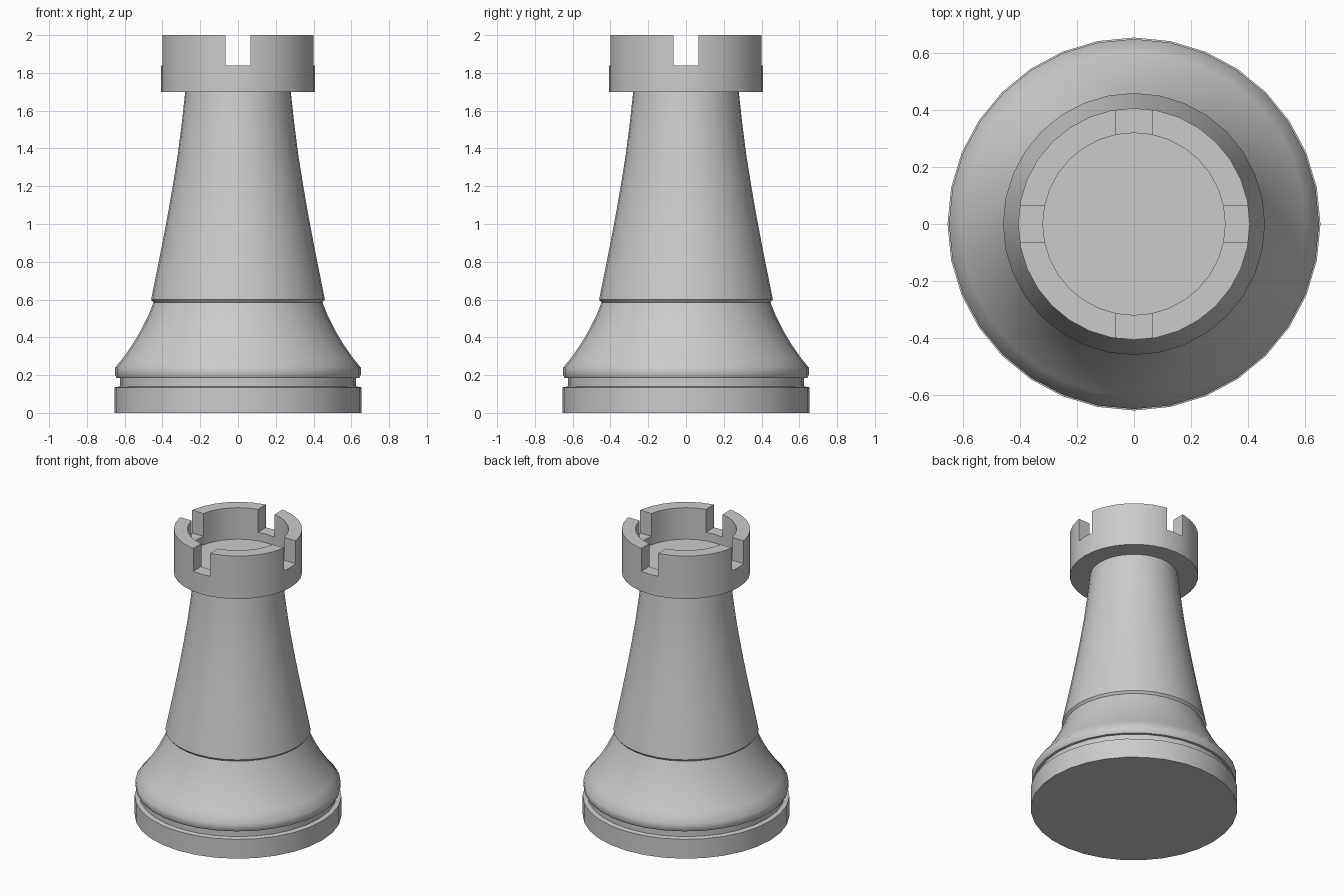
import bpy, bmesh, math

if "Cube" in bpy.data.objects:
    bpy.data.objects.remove(bpy.data.objects["Cube"])

SIDES = 32


def lathe(name, profile):
    """Revolve (radius, z) points around z; zero radius closes the end."""
    bm = bmesh.new()
    rings = []
    for r, z in profile:
        if r == 0:
            rings.append([bm.verts.new((0, 0, z))] * SIDES)
        else:
            rings.append([bm.verts.new((r * math.cos(2 * math.pi * i / SIDES),
                                        r * math.sin(2 * math.pi * i / SIDES), z))
                          for i in range(SIDES)])
    for a, b in zip(rings, rings[1:]):
        for i in range(SIDES):
            j = (i + 1) % SIDES
            bm.faces.new(list(dict.fromkeys((a[i], a[j], b[j], b[i]))))
    bmesh.ops.recalc_face_normals(bm, faces=bm.faces)
    mesh = bpy.data.meshes.new(name)
    bm.to_mesh(mesh)
    bm.free()
    obj = bpy.data.objects.new(name, mesh)
    bpy.context.collection.objects.link(obj)
    return obj


def smooth(obj, degrees):
    bpy.ops.object.select_all(action='DESELECT')
    obj.select_set(True)
    bpy.context.view_layer.objects.active = obj
    bpy.ops.object.shade_smooth_by_angle(angle=math.radians(degrees))


# Base, groove, flared skirt and tapering column
body = lathe("body", [
    (0, 0), (0.655, 0), (0.655, 0.135), (0.625, 0.14), (0.625, 0.185),
    (0.642, 0.185), (0.65, 0.2), (0.65, 0.24), (0.605, 0.295), (0.56, 0.36),
    (0.515, 0.435), (0.475, 0.515), (0.447, 0.585), (0.46, 0.6),
    (0.43, 0.75), (0.40, 0.9), (0.37, 1.06), (0.344, 1.21),
    (0.32, 1.36), (0.298, 1.53), (0.279, 1.705), (0, 1.705)])
smooth(body, 50)

# Hollow turret head
head = lathe("turret_head", [
    (0, 1.7), (0.407, 1.7), (0.407, 2.0), (0.32, 2.0), (0.32, 1.78), (0, 1.78)])

# Four notches cut by two crossing bars
for name, size in (("notch_x", (1.2, 0.13, 0.4)), ("notch_y", (0.13, 1.2, 0.4))):
    bpy.ops.mesh.primitive_cube_add(size=1, location=(0, 0, 2.04))
    cutter = bpy.context.object
    cutter.name = name
    cutter.scale = size
    cutter.hide_render = True
    cutter.display_type = 'WIRE'
    mod = head.modifiers.new(name, 'BOOLEAN')
    mod.operation = 'DIFFERENCE'
    mod.solver = 'EXACT'
    mod.object = cutter
    bpy.context.view_layer.objects.active = head
    bpy.ops.object.modifier_apply(modifier=name)
    bpy.data.objects.remove(cutter)
smooth(head, 30)
